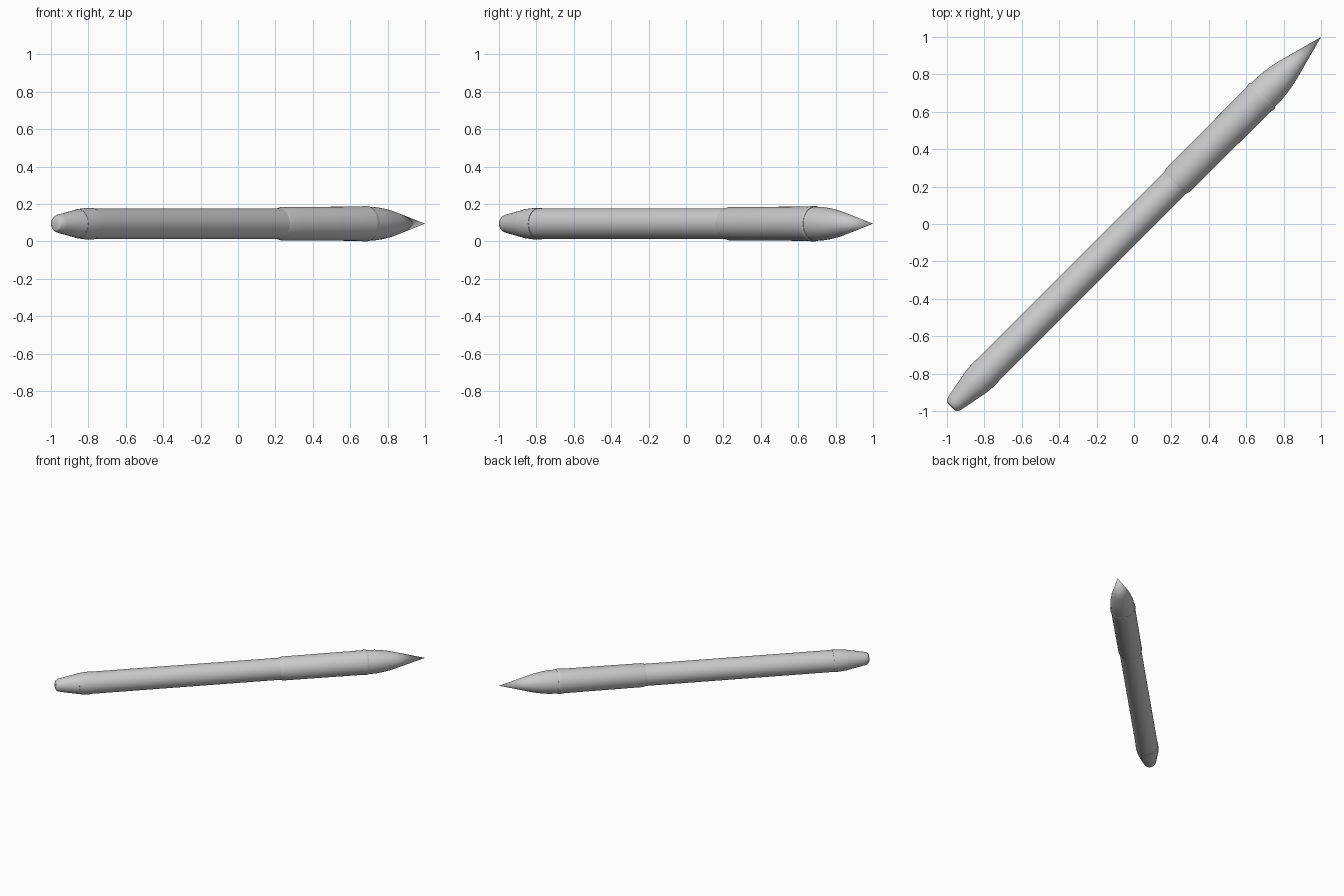
import bpy, bmesh, math
from mathutils import Matrix

if "Cube" in bpy.data.objects:
    bpy.data.objects.remove(bpy.data.objects["Cube"])

grey = bpy.data.materials.new("light grey")
grey.diffuse_color = (0.6, 0.6, 0.6, 1)
grey.use_nodes = True
grey.node_tree.nodes["Principled BSDF"].inputs["Base Color"].default_value = grey.diffuse_color

SEGMENTS = 64
# local z axis -> horizontal diagonal (+x +y), lifted to rest on the ground
PLACE = (Matrix.Translation((0, 0, 0.095))
         @ Matrix.Rotation(math.radians(45), 4, 'Z')
         @ Matrix.Rotation(math.radians(90), 4, 'Y'))


def lathe(name, profile):
    """Revolve (distance along axis, radius) points into a closed solid."""
    bm = bmesh.new()
    rings = []
    for s, r in profile:
        if r == 0:
            rings.append([bm.verts.new((0, 0, s))])
        else:
            rings.append([bm.verts.new((r * math.cos(a), r * math.sin(a), s))
                          for a in (2 * math.pi * i / SEGMENTS for i in range(SEGMENTS))])
    for a, b in zip(rings, rings[1:]):
        for i in range(SEGMENTS):
            j = (i + 1) % SEGMENTS
            if len(a) == 1:
                bm.faces.new((a[0], b[j], b[i]))
            elif len(b) == 1:
                bm.faces.new((a[i], a[j], b[0]))
            else:
                bm.faces.new((a[i], a[j], b[j], b[i]))
    for end in (rings[0], rings[-1]):
        if len(end) > 1:
            bm.faces.new(end)
    bmesh.ops.recalc_face_normals(bm, faces=bm.faces)
    bm.transform(PLACE)
    mesh = bpy.data.meshes.new(name)
    bm.to_mesh(mesh)
    bm.free()
    mesh.materials.append(grey)
    obj = bpy.data.objects.new(name, mesh)
    bpy.context.collection.objects.link(obj)
    bpy.ops.object.select_all(action='DESELECT')
    obj.select_set(True)
    bpy.context.view_layer.objects.active = obj
    bpy.ops.object.shade_smooth_by_angle(angle=math.radians(25))
    return obj


# tapered push button with a rounded end
lathe("push_button", [(-1.383, 0), (-1.382, 0.026), (-1.376, 0.038), (-1.364, 0.046),
                      (-1.345, 0.051), (-1.21, 0.077)])
# rear collar between button and barrel
lathe("rear_collar", [(-1.21, 0.078), (-1.16, 0.083), (-1.12, 0.085), (-1.108, 0.085),
                      (-1.108, 0.08)])
# long straight barrel
lathe("barrel", [(-1.108, 0.0825), (0.315, 0.0825)])
# thicker grip sleeve, slightly flared at the front
lathe("grip", [(0.31, 0.0825), (0.335, 0.0895), (0.93, 0.0915), (0.955, 0.095),
               (0.97, 0.095), (0.977, 0.092), (0.977, 0.085)])
# pointed writing tip
lathe("tip", [(0.975, 0.09), (1.04, 0.0885), (1.09, 0.082), (1.15, 0.071),
              (1.19, 0.0605), (1.414, 0)])
